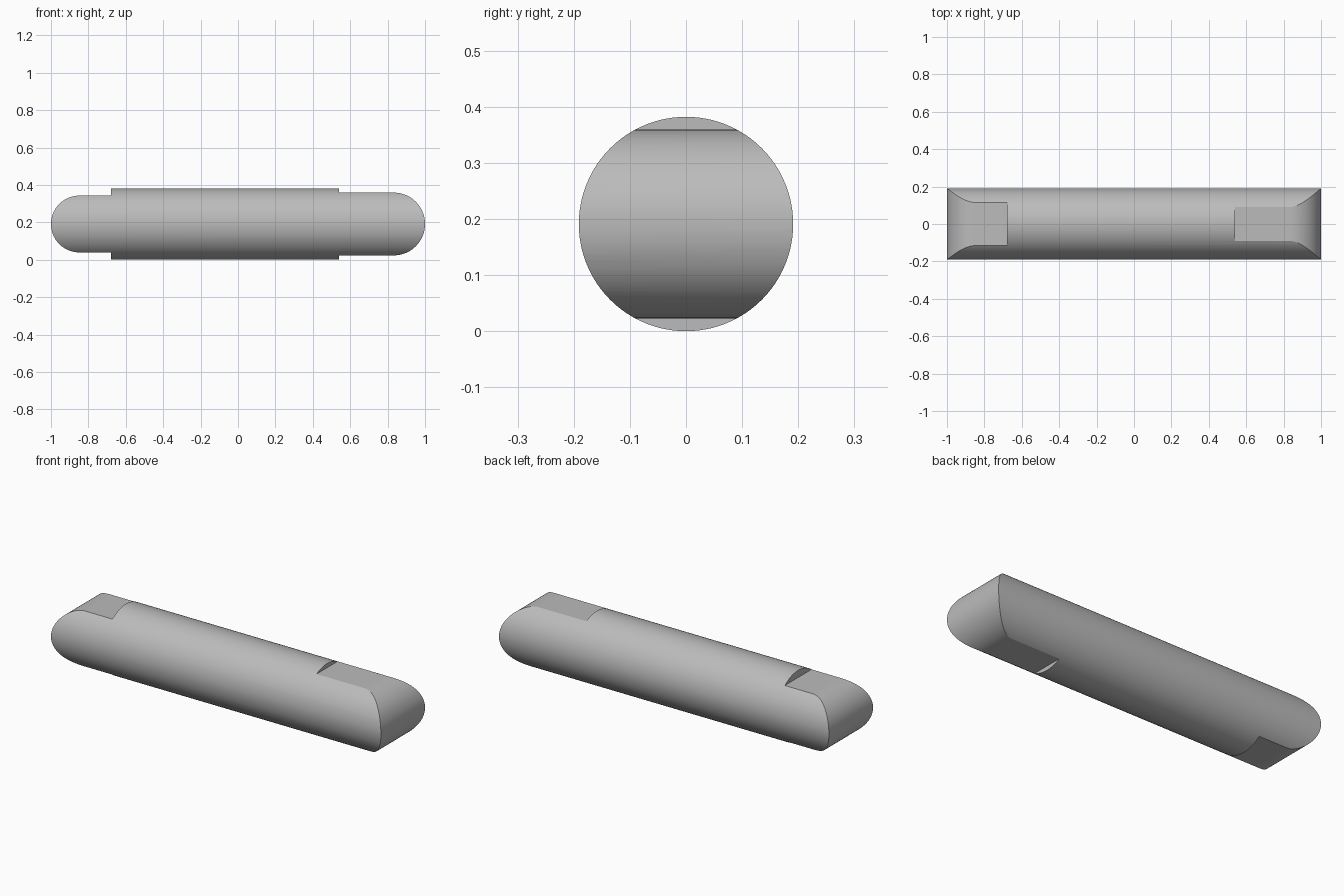
import bpy, bmesh
from math import sin, cos, pi, radians

if "Cube" in bpy.data.objects:
    bpy.data.objects.remove(bpy.data.objects["Cube"], do_unlink=True)

R = 0.191                      # bar radius
HALF = 1.0                     # half length
STEP_L, STEP_R = -0.68, 0.54   # shoulders of the flats
H_L, H_R = 0.152, 0.168        # half heights of the flattened ends

steel = bpy.data.materials.new("grey steel")
steel.use_nodes = True
colour = (0.5, 0.5, 0.5, 1)
steel.diffuse_color = colour
steel.node_tree.nodes["Principled BSDF"].inputs["Base Color"].default_value = colour


def rounded_end(x, r, start, n=48):
    """Half circle in the XZ plane."""
    return [(x + r * cos(start + pi * i / n), R + r * sin(start + pi * i / n))
            for i in range(n + 1)]


# Round bar along x
bpy.ops.mesh.primitive_cylinder_add(vertices=128, radius=R, depth=2 * HALF + 0.1,
                                    location=(0, 0, R), rotation=(0, pi / 2, 0))
key = bpy.context.object
key.name = "parallel_key_bar"
key.data.materials.append(steel)

# Side profile: rounded, flattened ends with a full-height middle
top = R * 3
profile = rounded_end(HALF - H_R, H_R, -pi / 2)
profile += [(STEP_R, R + H_R), (STEP_R, top), (STEP_L, top), (STEP_L, R + H_L)]
profile += rounded_end(-HALF + H_L, H_L, pi / 2)
profile += [(STEP_L, R - H_L), (STEP_L, -R), (STEP_R, -R), (STEP_R, R - H_R)]

bm = bmesh.new()
face = bm.faces.new([bm.verts.new((x, -0.3, z)) for x, z in profile])
side = bmesh.ops.extrude_face_region(bm, geom=[face])["geom"]
bmesh.ops.translate(bm, vec=(0, 0.6, 0),
                    verts=[g for g in side if isinstance(g, bmesh.types.BMVert)])
bmesh.ops.recalc_face_normals(bm, faces=bm.faces)
mesh = bpy.data.meshes.new("side_profile")
bm.to_mesh(mesh)
bm.free()
mesh.materials.append(steel)
cutter = bpy.data.objects.new("side_profile", mesh)
cutter.hide_render = True
bpy.context.collection.objects.link(cutter)

# Keep only what lies inside both shapes
trim = key.modifiers.new("trim_ends", "BOOLEAN")
trim.operation = "INTERSECT"
trim.solver = "EXACT"
trim.object = cutter
bpy.context.view_layer.objects.active = key
bpy.ops.object.modifier_apply(modifier=trim.name)
bpy.data.objects.remove(cutter, do_unlink=True)

bpy.ops.object.select_all(action="DESELECT")
key.select_set(True)
bpy.ops.object.shade_smooth_by_angle(angle=radians(20))
